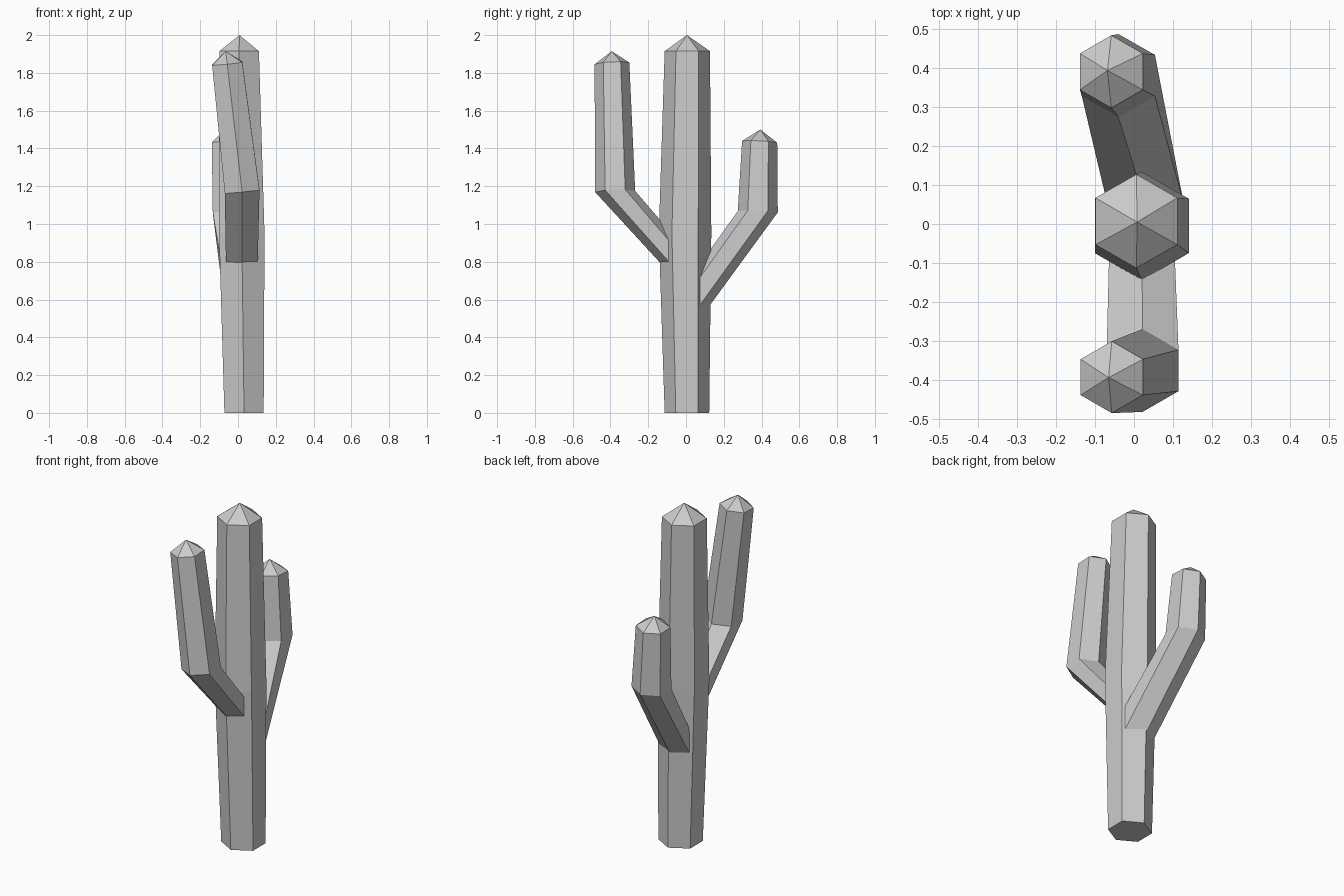
import bpy, bmesh, math
from mathutils import Vector

if "Cube" in bpy.data.objects:
    bpy.data.objects.remove(bpy.data.objects["Cube"])


def ring(center, rx, rv, axis=(0, 1, 0), tilt=0.0):
    """Hexagon with two points along the given axis, tilted slightly along x."""
    c, v = Vector(center), Vector(axis)
    pts = []
    for k in range(6):
        a = math.radians(30 + 60 * k)
        dx = rx * math.cos(a)
        pts.append(c + Vector((dx, 0, tilt * dx)) + v * rv * math.sin(a))
    return pts


def stem(name, rings, tip):
    """Skin the hexagons, close the base and fan the top to a point."""
    bm = bmesh.new()
    loops = [[bm.verts.new(p) for p in r] for r in rings]
    for lo, hi in zip(loops, loops[1:]):
        for i in range(6):
            j = (i + 1) % 6
            bm.faces.new((lo[i], lo[j], hi[j], hi[i]))
    apex = bm.verts.new(tip)
    for i in range(6):
        bm.faces.new((loops[-1][i], loops[-1][(i + 1) % 6], apex))
    bm.faces.new(loops[0][::-1])
    bmesh.ops.recalc_face_normals(bm, faces=bm.faces[:])
    mesh = bpy.data.meshes.new(name)
    bm.to_mesh(mesh)
    bm.free()
    obj = bpy.data.objects.new(name, mesh)
    bpy.context.collection.objects.link(obj)
    return obj


# Trunk, slightly swollen at mid height
stem("trunk", [
    ring((0.032, 0.005, 0), 0.12, 0.118),
    ring((0.02, -0.005, 0.95), 0.139, 0.139),
    ring((0.006, 0.007, 1.915), 0.121, 0.12),
], (0.008, 0.005, 2.0))

# Tall arm on the front, base buried in the trunk
stem("front_arm", [
    ring((0.02, -0.05, 0.81), 0.096, 0.11, (0, 0, 1)),
    ring((0.022, -0.375, 1.172), 0.106, 0.106, (0, 1, 0.03), 0.1),
    ring((-0.057, -0.392, 1.85), 0.092, 0.092, (0, 1, 0.05), 0.1),
], (-0.065, -0.393, 1.915))

# Short arm on the back
stem("back_arm", [
    ring((0.03, 0.05, 0.61), 0.113, 0.145, (0, 0, -1)),
    ring((-0.04, 0.38, 1.065), 0.108, 0.106, (0, 1, -0.03), 0.06),
    ring((-0.058, 0.39, 1.435), 0.093, 0.093, (0, 1, -0.05), 0.06),
], (-0.068, 0.393, 1.5))
